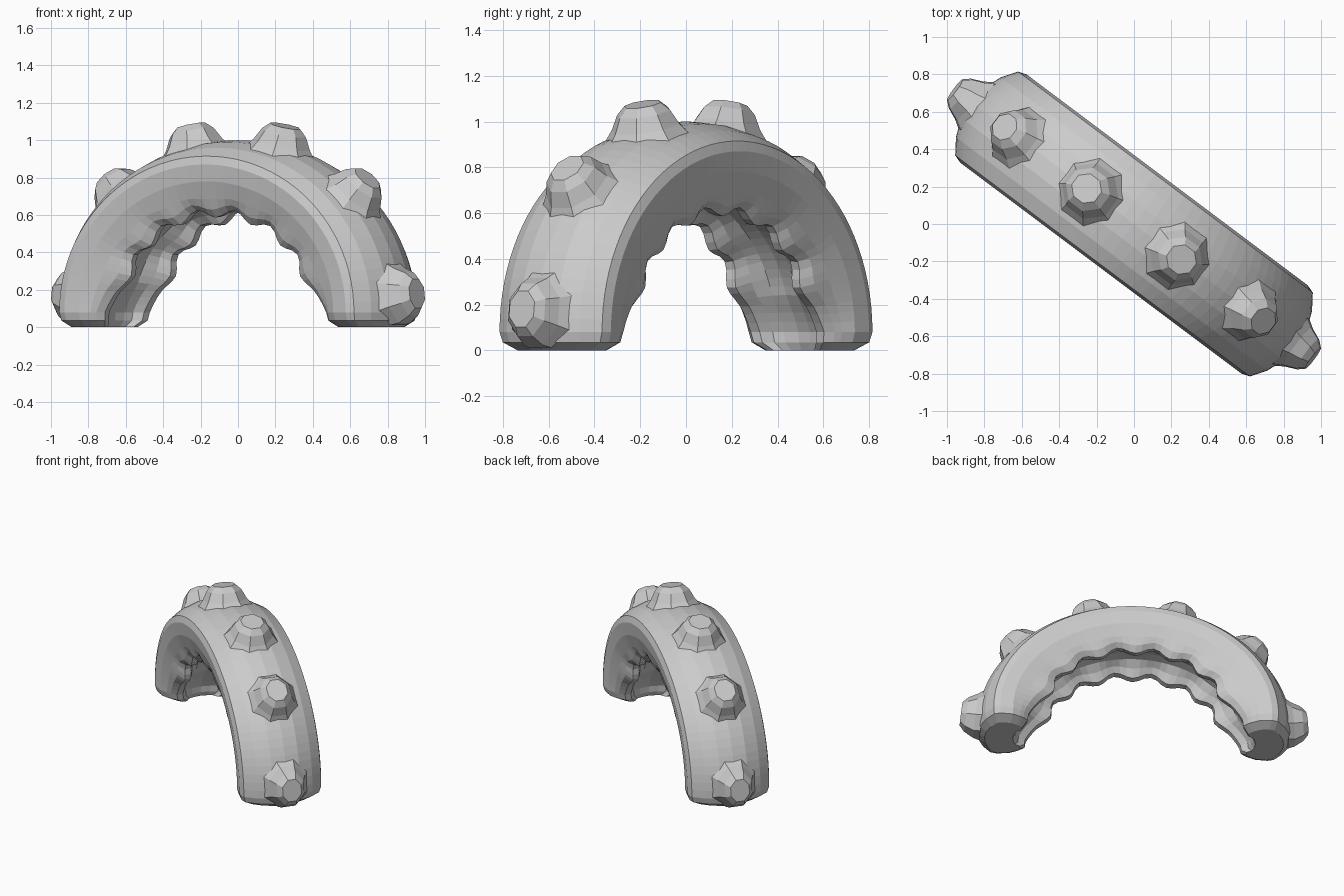
import bpy, bmesh, math
from mathutils import Vector, Matrix

if "Cube" in bpy.data.objects:
    bpy.data.objects.remove(bpy.data.objects["Cube"])

ANG = math.atan2(-0.6, 0.8)          # arch runs diagonally across the grid
ROT = Matrix.Rotation(ANG, 4, 'Z')
Z0 = 0.08                            # height where the curve meets the legs


def make_object(name, bm):
    bmesh.ops.recalc_face_normals(bm, faces=bm.faces)
    bm.transform(ROT)
    me = bpy.data.meshes.new(name)
    bm.to_mesh(me)
    bm.free()
    ob = bpy.data.objects.new(name, me)
    bpy.context.collection.objects.link(ob)
    return ob


# Half cross-section: (v, half span, rise, bead influence, foot flare influence)
HALF = [(0.0, 1.09, 0.92, 0, 0), (0.10, 1.08, 0.91, 0, 0), (0.20, 1.04, 0.88, 0, 0),
        (0.28, 0.985, 0.835, 0, 0), (0.295, 0.94, 0.79, 0, 0), (0.285, 0.85, 0.70, 0, 0),
        (0.255, 0.76, 0.61, 0.2, 0.4), (0.235, 0.69, 0.565, 0.7, 0.8),
        (0.20, 0.635, 0.53, 1, 1), (0.155, 0.64, 0.535, 1, 1),
        (0.12, 0.70, 0.58, 0.5, 1), (0.07, 0.745, 0.615, 0, 0.8),
        (0.0, 0.755, 0.625, 0, 0.8)]
SECTION = HALF + [(-p[0],) + p[1:] for p in HALF[-2:0:-1]]


def inset(t, k, f):
    # seven beads along each inner lip; the lips flare out at the feet
    edge = math.degrees(min(t, math.pi - t))
    bead = 0.024 * math.cos(16 * t) if edge > 12 else -0.024
    return bead * k - 0.08 * f * max(0, 1 - edge / 14)


# Arch body: cross-section swept over the curve, with bevelled feet
bm = bmesh.new()
rings = []


def foot(sign, z, shrink):
    return [bm.verts.new((sign * (0.89 + (a - inset(0, k, f) - 0.89) * shrink),
                          v * shrink, z))
            for v, a, b, k, f in SECTION]


rings.append(foot(1, 0.0, 0.72))
rings.append(foot(1, 0.035, 0.95))
N = 48
for i in range(N + 1):
    t = math.pi * i / N
    rings.append([bm.verts.new(((a - inset(t, k, f)) * math.cos(t), v,
                                Z0 + (b - inset(t, k, f)) * math.sin(t)))
                  for v, a, b, k, f in SECTION])
rings.append(foot(-1, 0.035, 0.95))
rings.append(foot(-1, 0.0, 0.72))
n = len(SECTION)
for r0, r1 in zip(rings, rings[1:]):
    for j in range(n):
        bm.faces.new((r0[j], r0[(j + 1) % n], r1[(j + 1) % n], r1[j]))
bm.faces.new(rings[0])
bm.faces.new(rings[-1][::-1])
make_object("arch_body", bm)

# Octagonal studs along the outer crest: (radius, height)
STUD = [(0.20, -0.04), (0.16, 0.01), (0.125, 0.075), (0.085, 0.112)]


def stud(name, deg, squash):
    t = math.radians(deg)
    pos = Vector((1.09 * math.cos(t), 0, Z0 + 0.92 * math.sin(t)))
    nor = Vector((math.cos(t) / 1.09, 0, math.sin(t) / 0.92)).normalized()
    side = Vector((0, 1, 0))
    tan = side.cross(nor)
    bm = bmesh.new()
    loops = []
    for r, h in STUD:
        loop = []
        for j in range(8):
            q = math.pi / 4 * (j + 0.5)
            p = pos + nor * h + side * r * squash * math.cos(q) + tan * r * math.sin(q)
            p.z = max(p.z, 0.012)
            loop.append(bm.verts.new(p))
        loops.append(loop)
    for l0, l1 in zip(loops, loops[1:]):
        for j in range(8):
            bm.faces.new((l0[j], l0[(j + 1) % 8], l1[(j + 1) % 8], l1[j]))
    bm.faces.new(loops[-1])
    bm.faces.new(loops[0][::-1])
    make_object(name, bm)


for i, (deg, squash) in enumerate([(5.5, 0.85), (43.5, 0.9), (74.5, 0.95)]):
    stud(f"stud_right_{i + 1}", deg, squash)
    stud(f"stud_left_{i + 1}", 180 - deg, squash)
